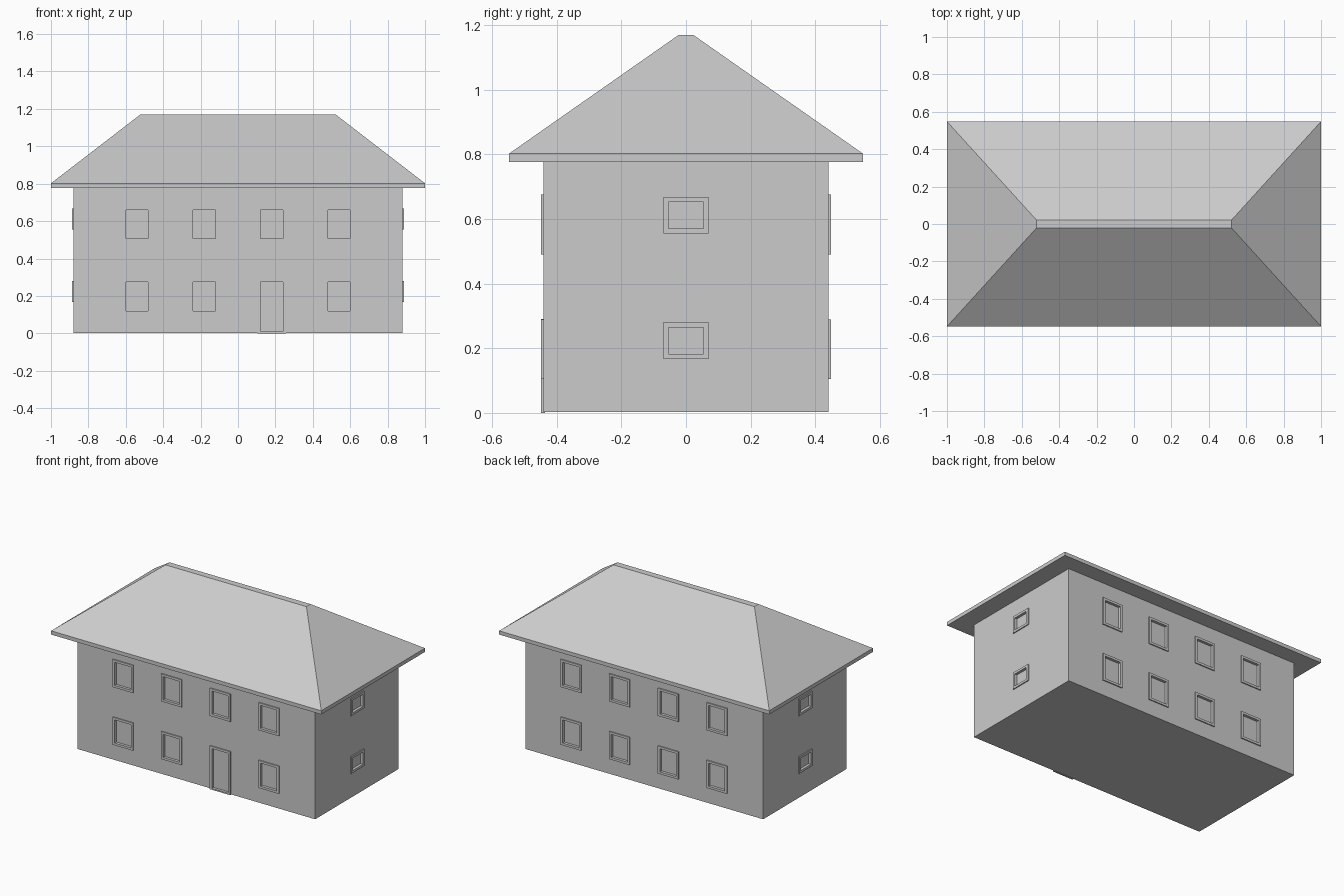
import bpy, bmesh
from mathutils import Matrix, Vector

if "Cube" in bpy.data.objects:
    bpy.data.objects.remove(bpy.data.objects["Cube"])

WX, WY = 0.88, 0.441          # half size of the walls
OUT, RECESS = 0.007, 0.011    # frame projection, depth of openings in the wall
RIM = 0.0155                  # visible frame width


def finish(name, bm):
    bmesh.ops.recalc_face_normals(bm, faces=bm.faces)
    mesh = bpy.data.meshes.new(name)
    bm.to_mesh(mesh)
    bm.free()
    ob = bpy.data.objects.new(name, mesh)
    bpy.context.collection.objects.link(ob)
    return ob


def add_box(bm, lo, hi):
    lo, hi = Vector(lo), Vector(hi)
    mat = Matrix.Translation((lo + hi) / 2) @ Matrix.Diagonal((*(hi - lo), 1))
    return bmesh.ops.create_cube(bm, size=1, matrix=mat)["verts"]


def on_wall(bm, side, u, w, z0, z1, inner, outer):
    """Box on a wall: u along the wall, inner/outer depth relative to its surface."""
    axis, sign = side
    d = sorted(sign * ((WX if axis == "x" else WY) + k) for k in (inner, outer))
    if axis == "x":
        add_box(bm, (d[0], u - w / 2, z0), (d[1], u + w / 2, z1))
    else:
        add_box(bm, (u - w / 2, d[0], z0), (u + w / 2, d[1], z1))


# Opening list: wall, position along it, width, bottom, top
front, back = ("y", -1), ("y", 1)
door = (front, 0.18, 0.12, 0.009, 0.275)
windows = []
for side in (front, back):
    for zc in (0.197, 0.583):
        for u in (-0.54, -0.18, 0.18, 0.54):
            if not (side == front and zc < 0.3 and u == 0.18):
                windows.append((side, u, 0.12, zc - 0.077, zc + 0.077))
for sign in (-1, 1):
    for zc in (0.224, 0.611):
        windows.append((("x", sign), 0, 0.108, zc - 0.041, zc + 0.041))

# Walls
bm = bmesh.new()
add_box(bm, (-WX, -WY, 0.003), (WX, WY, 0.785))
walls = finish("walls", bm)

# Window frames
bm = bmesh.new()
for side, u, w, z0, z1 in windows:
    on_wall(bm, side, u, w + 2 * RIM, z0 - RIM, z1 + RIM, -0.004, OUT)
window_frames = finish("window_frames", bm)

# Door frame
bm = bmesh.new()
side, u, w, z0, z1 = door
on_wall(bm, side, u, w + 2 * RIM, 0, z1 + RIM, -0.004, OUT)
door_frame = finish("door_frame", bm)

# Openings cut through the frames and a little into the walls
bm = bmesh.new()
for side, u, w, z0, z1 in windows + [door]:
    on_wall(bm, side, u, w, z0, z1, -RECESS, 0.03)
cutter = finish("openings_cutter", bm)
cutter.hide_render = True
cutter.display_type = "WIRE"
for ob in (walls, window_frames, door_frame):
    mod = ob.modifiers.new("openings", "BOOLEAN")
    mod.operation = "DIFFERENCE"
    mod.solver = "EXACT"
    mod.object = cutter

# Hipped roof: eaves slab whose top is extruded and drawn in to a narrow ridge
bm = bmesh.new()
add_box(bm, (-1, -0.548, 0.777), (1, 0.548, 0.802))
bm.normal_update()
top = max(bm.faces, key=lambda f: f.calc_center_median().z)
cap = bmesh.ops.extrude_discrete_faces(bm, faces=[top])["faces"][0]
for v in cap.verts:
    v.co = (0.522 * v.co.x, 0.022 * v.co.y / 0.548, 1.17)
roof = finish("hipped_roof", bm)
